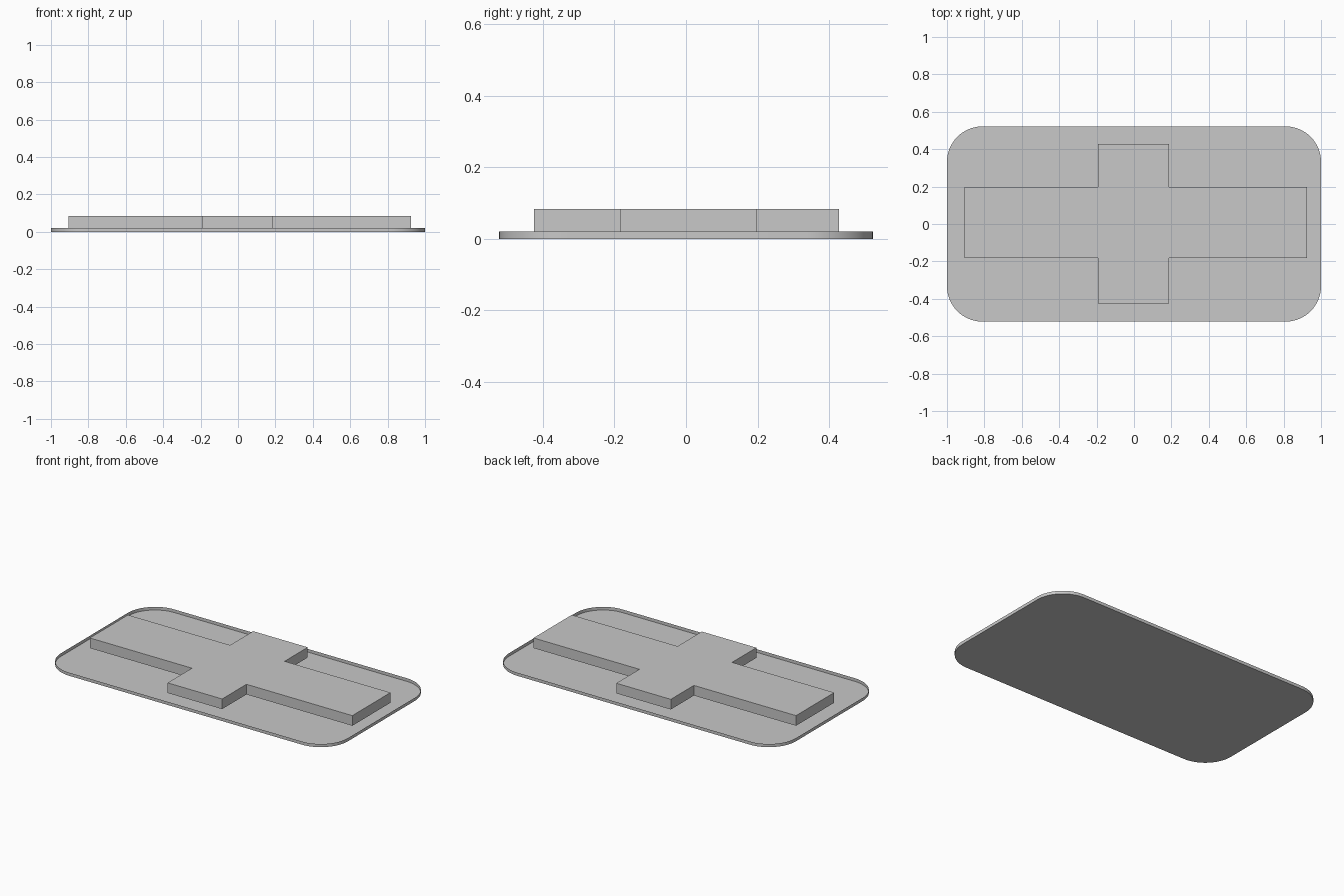
import bpy
import bmesh
from math import cos, sin, pi, radians

cube = bpy.data.objects.get("Cube")
if cube:
    bpy.data.objects.remove(cube, do_unlink=True)

grey = bpy.data.materials.new("plain grey")
grey.use_nodes = True
colour = (0.58, 0.58, 0.58, 1)
grey.diffuse_color = colour
grey.node_tree.nodes["Principled BSDF"].inputs["Base Color"].default_value = colour


def extrude_outline(name, outline, bottom, top, lid=True):
    """Raise a counter-clockwise outline into a solid, or a tray without its lid."""
    bm = bmesh.new()
    low = [bm.verts.new((x, y, bottom)) for x, y in outline]
    high = [bm.verts.new((x, y, top)) for x, y in outline]
    bm.faces.new(low[::-1])
    if lid:
        bm.faces.new(high)
    for i in range(len(outline)):
        j = (i + 1) % len(outline)
        bm.faces.new((low[i], low[j], high[j], high[i]))
    mesh = bpy.data.meshes.new(name)
    bm.to_mesh(mesh)
    bm.free()
    mesh.materials.append(grey)
    obj = bpy.data.objects.new(name, mesh)
    bpy.context.collection.objects.link(obj)
    return obj


def rounded_rectangle(half_x, half_y, radius, steps):
    points = []
    for corner, (sx, sy) in enumerate([(1, 1), (-1, 1), (-1, -1), (1, -1)]):
        for i in range(steps + 1):
            a = (corner + i / steps) * pi / 2
            points.append((sx * (half_x - radius) + radius * cos(a),
                           sy * (half_y - radius) + radius * sin(a)))
    return points


# Shallow open tray with rounded corners
tray = extrude_outline("base_tray", rounded_rectangle(1, 0.522, 0.19, 16), 0, 0.02, lid=False)
bpy.ops.object.select_all(action="DESELECT")
tray.select_set(True)
bpy.context.view_layer.objects.active = tray
bpy.ops.object.shade_smooth_by_angle(angle=radians(30))

# Raised cross, slightly off centre
left, right, front, back = -0.905, 0.925, -0.425, 0.427
stem_l, stem_r, bar_f, bar_b = -0.193, 0.187, -0.183, 0.197
cross = [(left, bar_f), (stem_l, bar_f), (stem_l, front), (stem_r, front),
         (stem_r, bar_f), (right, bar_f), (right, bar_b), (stem_r, bar_b),
         (stem_r, back), (stem_l, back), (stem_l, bar_b), (left, bar_b)]
extrude_outline("raised_cross", cross, 0.02, 0.084)
